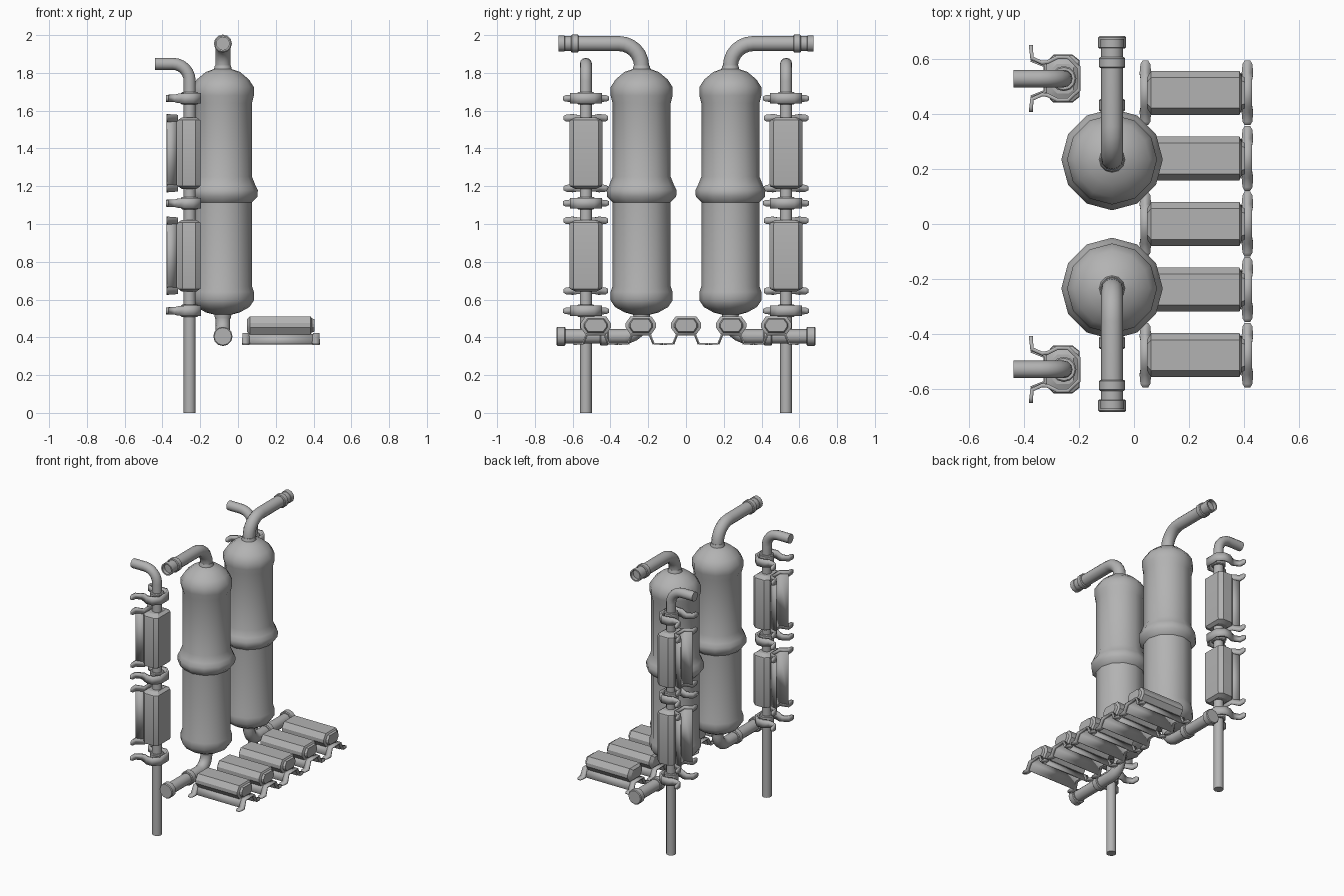
import bpy, bmesh
from math import pi, cos, sin, radians
from mathutils import Vector, Matrix

cube = bpy.data.objects.get("Cube")
if cube:
    bpy.data.objects.remove(cube, do_unlink=True)

steel = bpy.data.materials.new("plain_grey_steel")
steel.use_nodes = True
GREY = (0.45, 0.45, 0.45, 1)
steel.diffuse_color = GREY
steel.node_tree.nodes["Principled BSDF"].inputs["Base Color"].default_value = GREY


def finish(name, bm, matrix=Matrix(), thickness=0, smooth=40):
    bmesh.ops.remove_doubles(bm, verts=bm.verts, dist=0.0001)
    bmesh.ops.recalc_face_normals(bm, faces=bm.faces)
    mesh = bpy.data.meshes.new(name)
    bm.to_mesh(mesh)
    bm.free()
    mesh.materials.append(steel)
    obj = bpy.data.objects.new(name, mesh)
    obj.matrix_world = matrix
    bpy.context.collection.objects.link(obj)
    if thickness:
        mod = obj.modifiers.new("sheet_thickness", "SOLIDIFY")
        mod.thickness = thickness
        mod.offset = 0
    bpy.ops.object.select_all(action="DESELECT")
    obj.select_set(True)
    bpy.context.view_layer.objects.active = obj
    bpy.ops.object.shade_smooth_by_angle(angle=radians(smooth))
    return obj


def skin(bm, rings, closed=True, caps=True):
    """Bridge successive rings of points with quads."""
    loops = [[bm.verts.new(p) for p in ring] for ring in rings]
    n = len(loops[0])
    for a, b in zip(loops, loops[1:]):
        for i in range(n if closed else n - 1):
            j = (i + 1) % n
            bm.faces.new((a[i], a[j], b[j], b[i]))
    if caps:
        bm.faces.new(loops[0])
        bm.faces.new(loops[-1])


def lathe(name, profile, loc, axis=(0, 0, 1), n=12, caps=True):
    bm = bmesh.new()
    angles = [2 * pi * i / n for i in range(n)]
    skin(bm, [[(r * cos(a), r * sin(a), z) for a in angles] for r, z in profile], caps=caps)
    turn = Vector((0, 0, 1)).rotation_difference(Vector(axis)).to_matrix().to_4x4()
    return finish(name, bm, Matrix.Translation(loc) @ turn)


def collar(name, loc, axis, r, length):
    h, c = length / 2, 0.005
    return lathe(name, [(r - c, -h), (r, -h + c), (r, h - c), (r - c, h)], loc, axis)


def elbow(name, start, corner, end, bend, r, n=12):
    """Round pipe running start - rounded corner - end."""
    start, corner, end = Vector(start), Vector(corner), Vector(end)
    d1, d2 = (corner - start).normalized(), (end - corner).normalized()
    side = d1.cross(d2).normalized()
    centre = corner - d1 * bend + d2 * bend
    path = [(start, d1)]
    for k in range(7):
        a = k / 6 * pi / 2
        path.append((centre - d2 * bend * cos(a) + d1 * bend * sin(a),
                     d1 * cos(a) + d2 * sin(a)))
    path.append((end, d2))
    bm = bmesh.new()
    angles = [2 * pi * i / n for i in range(n)]
    skin(bm, [[p + (side * cos(a) + t.cross(side) * sin(a)) * r for a in angles]
              for p, t in path])
    return finish(name, bm)


def casing(name, half, stations, matrix, lift):
    """Chamfered box: mirrored section lofted along local x."""
    section = half + [(-y, z) for y, z in reversed(half)]
    bm = bmesh.new()
    skin(bm, [[(x, y * s, lift + z * s) for y, z in section] for x, s in stations])
    return finish(name, bm, matrix, smooth=25)


def strap(name, half, matrix, x=0.0, thickness=0.009):
    """Bent sheet strip; points are (y, z, strip width)."""
    path = half + [(-y, z, w) for y, z, w in reversed(half)]
    bm = bmesh.new()
    skin(bm, [[(x - w / 2, y, z), (x + w / 2, y, z)] for y, z, w in path],
         closed=False, caps=False)
    return finish(name, bm, matrix, thickness, 35)


def cradle(name, matrix):
    """Open channel with a flared foot strap at each end."""
    strap(name + "_channel", [(0.066, 0.004, 0.37), (0.045, 0.054, 0.36)], matrix)
    for tag, x in (("a", -0.186), ("b", 0.186)):
        strap(f"{name}_foot_{tag}",
              [(0.118, 0.005, 0.02), (0.105, 0.005, 0.036), (0.07, 0.006, 0.042),
               (0.048, 0.058, 0.034)], matrix, x)


TX = -0.08   # tank axis
PX = -0.256  # pole axis
TANK = [(0.042, 0.50), (0.045, 0.52), (0.09, 0.532), (0.14, 0.56), (0.164, 0.595),
        (0.164, 0.64), (0.154, 0.67), (0.154, 1.115), (0.183, 1.145), (0.185, 1.18),
        (0.172, 1.205), (0.154, 1.25), (0.154, 1.64), (0.164, 1.68), (0.164, 1.725),
        (0.138, 1.765), (0.09, 1.805), (0.047, 1.82), (0.042, 1.84)]
CASE = [(0.06, -0.061), (0.087, -0.035), (0.087, 0.035), (0.066, 0.061)]
CLAMP = [(0.122, 0.005, 0.02), (0.108, 0.005, 0.034), (0.075, 0.008, 0.038),
         (0.058, 0.045, 0.04), (0.06, 0.065, 0.05), (0.078, 0.1, 0.055),
         (0.078, 0.14, 0.055), (0.042, 0.178, 0.055)]
UPRIGHT = Matrix.Rotation(pi / 2, 4, "Y")

for side, s in (("front", -1), ("back", 1)):
    ty, py, out = s * 0.235, s * 0.53, (0, s, 0)

    # Tank with its upper and lower pipes
    lathe(side + "_tank", TANK, (TX, ty, 0))
    elbow(side + "_upper_pipe", (TX, ty, 1.80), (TX, ty, 1.955), (TX, s * 0.65, 1.955), 0.12, 0.04)
    collar(side + "_upper_collar", (TX, s * 0.588, 1.955), out, 0.048, 0.04)
    lathe(side + "_upper_pipe_mouth",
          [(0.034, -0.03), (0.034, 0), (0.043, 0), (0.043, -0.032), (0.038, -0.034)],
          (TX, s * 0.675, 1.955), out, caps=False)
    elbow(side + "_lower_pipe", (TX, ty, 0.53), (TX, ty, 0.405), (TX, s * 0.66, 0.405), 0.09, 0.038)
    collar(side + "_lower_collar", (TX, s * 0.433, 0.405), out, 0.048, 0.045)
    collar(side + "_lower_end_cap", (TX, s * 0.662, 0.405), out, 0.051, 0.046)

    # Pole with bent top
    elbow(side + "_pole", (PX, py, 0), (PX, py, 1.848), (-0.44, py, 1.848), 0.09, 0.032)

    # Two casings on the pole, each with a cradle behind
    for tag, z in (("upper", 1.375), ("lower", 0.832)):
        m = Matrix.Translation((-0.38, py, z)) @ UPRIGHT
        casing(f"{side}_{tag}_casing", CASE,
               [(-0.19, 0.62), (-0.175, 0.97), (-0.165, 1), (0.165, 1), (0.175, 0.97), (0.19, 0.62)],
               m, 0.121)
        cradle(f"{side}_{tag}_cradle", m)

    # Clamps between the casings
    for tag, z in (("top", 1.665), ("middle", 1.11), ("bottom", 0.54)):
        strap(f"{side}_{tag}_clamp", CLAMP, Matrix.Translation((-0.38, py, z)) @ UPRIGHT,
              thickness=0.014)
        collar(f"{side}_{tag}_pole_ring", (PX, py, z), (0, 0, 1), 0.046, 0.065)

# Row of five casings lying in cradles
LOW_CASE = [(0.055, -0.047), (0.08, -0.012), (0.08, 0.012), (0.056, 0.047)]
for i in range(5):
    m = Matrix.Translation((0.2275, (i - 2) * 0.239, 0.36))
    casing(f"rack_casing_{i + 1}", LOW_CASE,
           [(-0.18, 0.7), (-0.165, 1), (0.157, 1), (0.164, 0.78), (0.178, 0.7)], m, 0.103)
    cradle(f"rack_cradle_{i + 1}", m)
